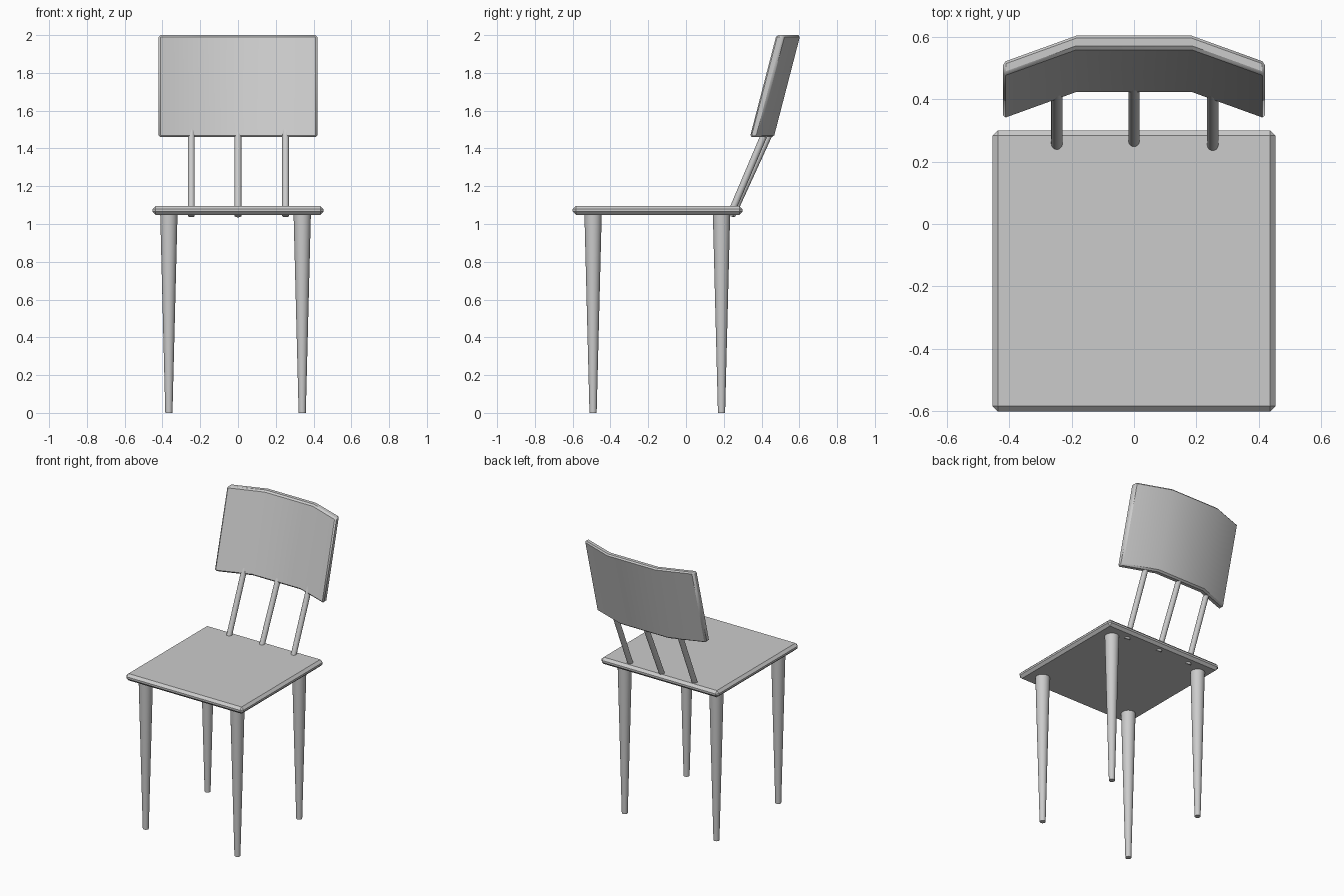
import bpy, bmesh
from mathutils import Vector

if "Cube" in bpy.data.objects:
    bpy.data.objects.remove(bpy.data.objects["Cube"])


def make_object(name, bm):
    bmesh.ops.recalc_face_normals(bm, faces=bm.faces)
    mesh = bpy.data.meshes.new(name)
    bm.to_mesh(mesh)
    bm.free()
    obj = bpy.data.objects.new(name, mesh)
    bpy.context.collection.objects.link(obj)
    return obj


def chamfer(obj, width):
    mod = obj.modifiers.new("chamfer", 'BEVEL')
    mod.width = width
    mod.segments = 1
    mod.limit_method = 'ANGLE'
    mod.angle_limit = 0.6


def smooth(obj, angle=0.5):
    bpy.ops.object.select_all(action='DESELECT')
    obj.select_set(True)
    bpy.context.view_layer.objects.active = obj
    bpy.ops.object.shade_smooth_by_angle(angle=angle)


def rod(name, start, end, r_start, r_end, sides=32):
    """Round bar between two points, optionally tapered."""
    start, end = Vector(start), Vector(end)
    axis = end - start
    bm = bmesh.new()
    bmesh.ops.create_cone(bm, cap_ends=True, segments=sides, radius1=r_start,
                          radius2=r_end, depth=axis.length)
    rot = Vector((0, 0, 1)).rotation_difference(axis)
    for v in bm.verts:
        v.co = rot @ v.co + (start + end) / 2
    obj = make_object(name, bm)
    smooth(obj)
    return obj


# Seat: thin slab with chamfered rim
bm = bmesh.new()
bmesh.ops.create_cube(bm, size=1)
for v in bm.verts:
    v.co = Vector((v.co.x * 0.905, v.co.y * 0.9 - 0.15, v.co.z * 0.047 + 1.072))
chamfer(make_object("seat", bm), 0.017)

# Tapered legs
for side, x in (("left", -0.366), ("right", 0.34)):
    for place, y in (("front", -0.492), ("back", 0.188)):
        rod(f"{place}_{side}_leg", (x, y, 0), (x, y, 1.06), 0.019, 0.046)

# Backrest spindles, leaning back into the panel
for name, x, y0, y1 in (("left", -0.247, 0.236, 0.428), ("middle", 0.0, 0.243, 0.452),
                        ("right", 0.252, 0.232, 0.426)):
    rod(f"{name}_spindle", (x, y0, 1.043), (x, y1, 1.50), 0.018, 0.018, 24)

# Backrest: three-facet curved plan, sheared backwards as it rises
plan = [(-0.42, 0.335), (-0.185, 0.42), (0.185, 0.42), (0.42, 0.335)]
thick, z0, z1, lean = 0.045, 1.46, 2.0, 0.14
bm = bmesh.new()
rings = []
for x, y in plan:
    rings.append([bm.verts.new(p) for p in (
        (x, y, z0), (x, y + thick, z0),
        (x, y + thick + lean, z1), (x, y + lean, z1))])
for a, b in zip(rings, rings[1:]):
    for i in range(4):
        j = (i + 1) % 4
        bm.faces.new((a[i], a[j], b[j], b[i]))
bm.faces.new(rings[0])
bm.faces.new(rings[-1])
backrest = make_object("backrest", bm)
smooth(backrest)
chamfer(backrest, 0.01)
